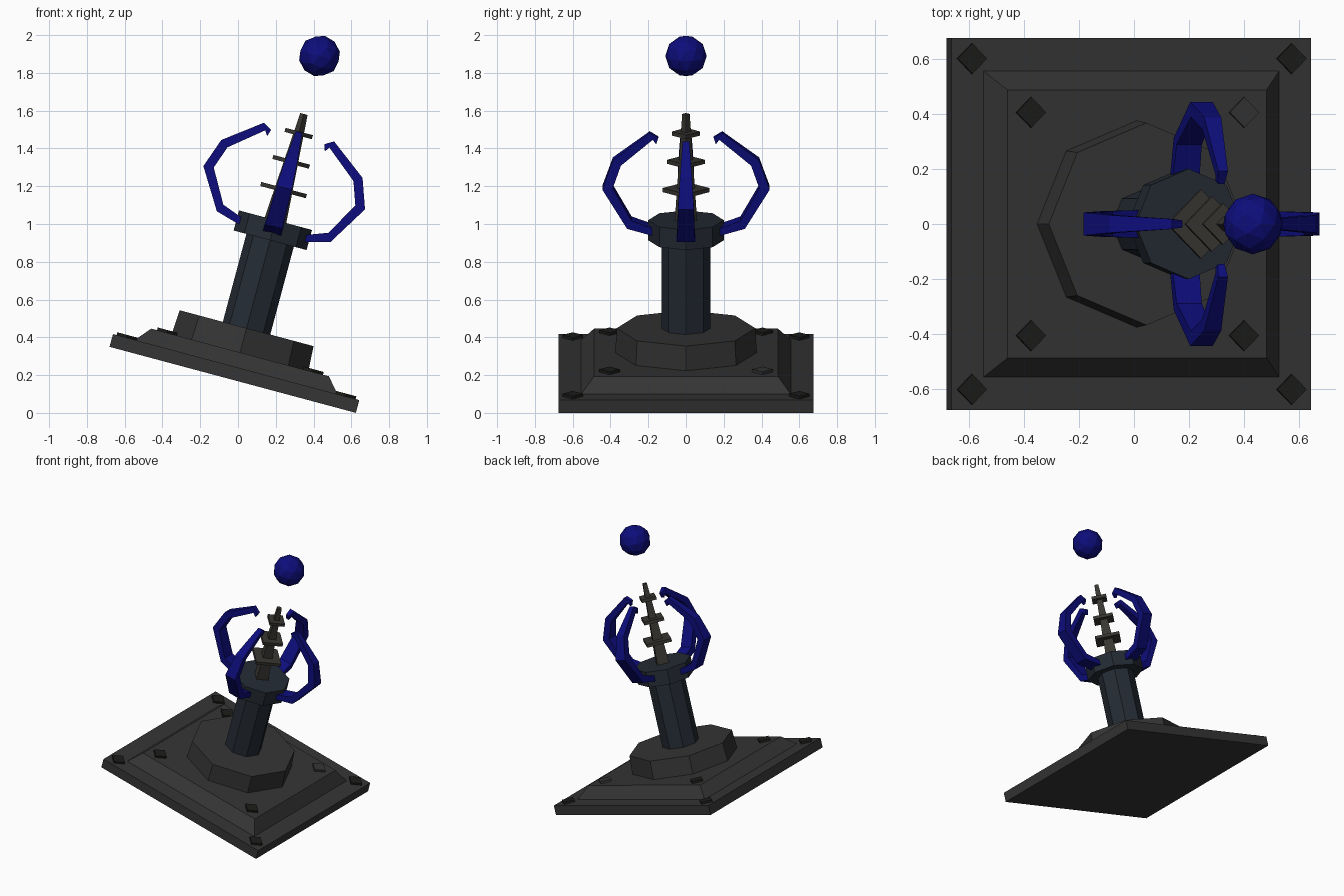
import bpy, bmesh, math
from mathutils import Matrix

if "Cube" in bpy.data.objects:
    bpy.data.objects.remove(bpy.data.objects["Cube"])

# The whole tower leans 15 degrees toward +x
TILT = Matrix.Translation((-0.028, 0, 0.175)) @ Matrix.Rotation(math.radians(15), 4, 'Y')


def material(name, rgb):
    m = bpy.data.materials.new(name)
    m.diffuse_color = (*rgb, 1)
    m.use_nodes = True
    m.node_tree.nodes["Principled BSDF"].inputs["Base Color"].default_value = m.diffuse_color
    return m


STONE = material("dark_stone", (0.035, 0.035, 0.035))
BOLT = material("dark_bolt", (0.012, 0.012, 0.010))
SLATE = material("slate", (0.018, 0.024, 0.034))
METAL = material("rod_metal", (0.040, 0.037, 0.031))
BLUE = material("deep_blue", (0.004, 0.004, 0.20))


def finish(name, bm, mat):
    bmesh.ops.recalc_face_normals(bm, faces=bm.faces[:])
    bm.transform(TILT)
    me = bpy.data.meshes.new(name)
    bm.to_mesh(me)
    bm.free()
    me.materials.append(mat)
    ob = bpy.data.objects.new(name, me)
    bpy.context.collection.objects.link(ob)
    return ob


def prism(name, sides, r1, r2, z0, z1, mat, x=0, y=0, turn=0):
    """Tapered prism from height z0 to z1, corners on the axes unless turned."""
    bm = bmesh.new()
    m = Matrix.Translation((x, y, (z0 + z1) / 2)) @ Matrix.Rotation(math.radians(turn), 4, 'Z')
    bmesh.ops.create_cone(bm, cap_ends=True, segments=sides, radius1=r1, radius2=r2,
                          depth=z1 - z0, matrix=m)
    return finish(name, bm, mat)


# Stepped base
S = math.sqrt(2)
prism("base_plate", 4, 0.675 * S, 0.675 * S, 0, 0.07, STONE, turn=45)
prism("base_step", 4, 0.555 * S, 0.487 * S, 0.07, 0.15, STONE, turn=45)
prism("base_octagon", 8, 0.375, 0.367, 0.15, 0.283, STONE)

# Diamond bolts on both steps; one is bare stone
for sx in (-1, 1):
    for sy in (-1, 1):
        prism("outer_bolt", 4, 0.055, 0.055, 0.06, 0.085, BOLT, 0.6 * sx, 0.6 * sy)
        prism("inner_bolt", 4, 0.055, 0.055, 0.14, 0.165,
              STONE if sx == sy == 1 else BOLT, 0.4 * sx, 0.405 * sy)

# Column and collar
prism("column", 8, 0.13, 0.13, 0.27, 0.78, SLATE)
prism("collar", 8, 0.2, 0.2, 0.765, 0.875, SLATE)

# Tapered rod with three diamond plates
prism("rod", 4, 0.06, 0.02, 0.86, 1.457, METAL)
for r, h in ((0.125, 1.04), (0.1, 1.195), (0.075, 1.35)):
    prism("rod_plate", 4, r, r, h - 0.011, h + 0.011, METAL)

# Four claw arms: outer (r, h), inner (r, h), half width at each bend
ARM = [((0.180, 0.803), (0.180, 0.843), 0.050),
       ((0.312, 0.840), (0.288, 0.883), 0.047),
       ((0.443, 1.053), (0.388, 1.060), 0.042),
       ((0.387, 1.211), (0.345, 1.182), 0.032),
       ((0.192, 1.358), (0.176, 1.320), 0.018),
       ((0.146, 1.331), (0.158, 1.294), 0.013)]


def claw_arm(name, angle):
    bm = bmesh.new()
    rings = [[bm.verts.new(p) for p in ((o[0], -w, o[1]), (o[0], w, o[1]),
                                        (i[0], w, i[1]), (i[0], -w, i[1]))]
             for o, i, w in ARM]
    for a, b in zip(rings, rings[1:]):
        for k in range(4):
            n = (k + 1) % 4
            bm.faces.new((a[k], a[n], b[n], b[k]))
    bm.faces.new(rings[0])
    bm.faces.new(rings[-1])
    bm.transform(Matrix.Rotation(math.radians(angle), 4, 'Z'))
    return finish(name, bm, BLUE)


for side, angle in (("right", 0), ("back", 90), ("left", 180), ("front", 270)):
    claw_arm(side + "_claw_arm", angle)

# Floating orb
orb = bmesh.new()
bmesh.ops.create_icosphere(orb, subdivisions=2, radius=0.11,
                           matrix=Matrix.Translation((0, 0, 1.775)))
finish("floating_orb", orb, BLUE)
